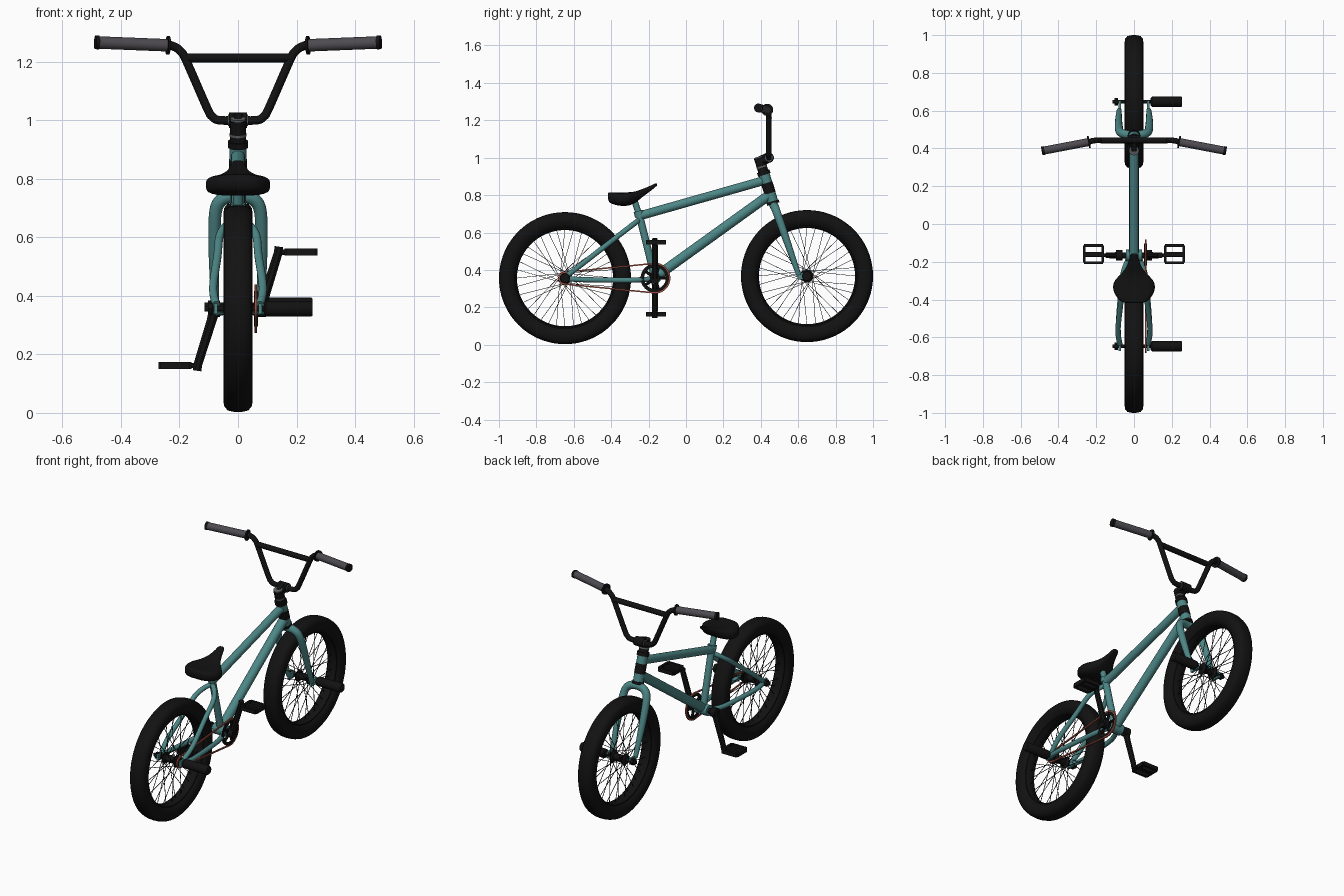
import bpy, bmesh, math
from mathutils import Vector

cube = bpy.data.objects.get("Cube")
if cube:
    bpy.data.objects.remove(cube, do_unlink=True)


def material(name, rgb, rough=0.6):
    m = bpy.data.materials.new(name)
    m.use_nodes = True
    m.diffuse_color = (*rgb, 1)
    bsdf = m.node_tree.nodes["Principled BSDF"]
    bsdf.inputs["Base Color"].default_value = (*rgb, 1)
    bsdf.inputs["Roughness"].default_value = rough
    return m


TEAL = material("teal paint", (0.075, 0.24, 0.24))
BLACK = material("black", (0.006, 0.006, 0.006))
GREY = material("grip grey", (0.075, 0.07, 0.08))
RED = material("chain red", (0.36, 0.08, 0.05))
STEEL = material("steel", (0.12, 0.13, 0.13))


def finish(name, bm, mat, angle=40):
    bmesh.ops.recalc_face_normals(bm, faces=bm.faces)
    me = bpy.data.meshes.new(name)
    for f in bm.faces:
        f.smooth = True
    bm.to_mesh(me)
    bm.free()
    me.set_sharp_from_angle(angle=math.radians(angle))
    me.materials.append(mat)
    ob = bpy.data.objects.new(name, me)
    bpy.context.scene.collection.objects.link(ob)
    return ob


def skin(bm, rings, closed=False):
    n, sides = len(rings), len(rings[0])
    for i in range(n if closed else n - 1):
        a, b = rings[i], rings[(i + 1) % n]
        for j in range(sides):
            k = (j + 1) % sides
            bm.faces.new((a[j], a[k], b[k], b[j]))
    if not closed:
        bm.faces.new(rings[0])
        bm.faces.new(rings[-1])


def rounded(pts, steps):
    """Catmull-Rom curve through the points (any dimension)."""
    out = []
    for i in range(len(pts) - 1):
        p0, p1 = pts[max(i - 1, 0)], pts[i]
        p2, p3 = pts[i + 1], pts[min(i + 2, len(pts) - 1)]
        for s in range(steps):
            t = s / steps
            out.append([0.5 * (2 * b + (c - a) * t + (2*a - 5*b + 4*c - d) * t**2
                        + (3*b - a - 3*c + d) * t**3) for a, b, c, d in zip(p0, p1, p2, p3)])
    return out + [list(pts[-1])]


def sweep(bm, pts, r, sides=14, closed=False, steps=0):
    """Tube along points; a point may carry its own radius as fourth value."""
    pts = [tuple(p) if len(p) == 4 else (*p, r) for p in pts]
    if steps:
        pts = rounded(pts, steps)
    co = [Vector(p[:3]) for p in pts]
    n, rings, normal = len(co), [], None
    for i in range(n):
        a = co[i - 1] if (i or closed) else co[0]
        b = co[(i + 1) % n] if (closed or i < n - 1) else co[i]
        t = (b - a).normalized()
        if normal is None:
            normal = Vector((0, 0, 1)) if abs(t.x) > 0.8 else Vector((1, 0, 0))
        normal = (normal - t * normal.dot(t)).normalized()
        side = t.cross(normal)
        angles = [2 * math.pi * (j + 0.5) / sides for j in range(sides)]
        rings.append([bm.verts.new(co[i] + (normal * math.cos(g) + side * math.sin(g)) * pts[i][3])
                      for g in angles])
    skin(bm, rings, closed)


def tube(name, pts, r, mat, **kw):
    bm = bmesh.new()
    sweep(bm, pts, r, **kw)
    return finish(name, bm, mat)


def lathe(name, profile, centre, mat, seg=64):
    """Closed (x, radius) profile turned about the x axis."""
    bm = bmesh.new()
    rings = []
    for i in range(seg):
        a = 2 * math.pi * i / seg
        rings.append([bm.verts.new((centre[0] + x, centre[1] + q * math.cos(a),
                                    centre[2] + q * math.sin(a))) for x, q in profile])
    skin(bm, rings, True)
    return finish(name, bm, mat)


def add_box(bm, c, size):
    verts = bmesh.ops.create_cube(bm, size=1)["verts"]
    for v in verts:
        v.co = Vector(c) + Vector([a * b for a, b in zip(v.co, size)])


def mirror_pts(pts, s):
    return [(p[0] * s, *p[1:]) for p in pts]


SIDES = (("left", 1), ("right", -1))
REAR, FRONT, CRANK = (0, -0.647, 0.356), (0, 0.647, 0.367), (0, -0.166, 0.356)

# Wheels: tyre, rim, hub, crossed spokes, axle and one peg
half = [(-0.028, 0.268), (-0.044, 0.283), (-0.05, 0.308), (-0.048, 0.332), (-0.036, 0.347), (-0.018, 0.352)]
tyre = half + [(0, 0.353)] + [(-x, q) for x, q in reversed(half)]
rim = [(-0.03, 0.28), (-0.03, 0.264), (-0.012, 0.257), (0.012, 0.257), (0.03, 0.264), (0.03, 0.28)]
for label, c in (("rear", REAR), ("front", FRONT)):
    lathe(label + "_tyre", tyre, c, BLACK, 72)
    lathe(label + "_rim", rim, c, BLACK, 72)
    _, y, z = c
    tube(label + "_hub", [(-0.05, y, z, 0.018), (-0.042, y, z, 0.034), (-0.036, y, z, 0.034),
                          (-0.028, y, z, 0.02), (0.028, y, z, 0.02), (0.036, y, z, 0.034),
                          (0.042, y, z, 0.034), (0.05, y, z, 0.018)], 0, BLACK, sides=24)
    tube(label + "_axle", [(-0.115, y, z), (0.1, y, z)], 0.01, BLACK)
    tube(label + "_axle_nut", [(-0.102, y, z), (-0.085, y, z)], 0.02, BLACK, sides=6)
    tube(label + "_peg", [(0.088, y, z, 0.02), (0.095, y, z, 0.027), (0.25, y, z, 0.027),
                          (0.255, y, z, 0.024)], 0, BLACK, sides=24)
    bm = bmesh.new()
    for i in range(36):
        a = 2 * math.pi * i / 36
        b = a + math.radians(55) * (1 if i % 4 < 2 else -1)
        x = 0.038 if i % 2 else -0.038
        sweep(bm, [(x, y + 0.031 * math.cos(b), z + 0.031 * math.sin(b)),
                   (x * 0.1, y + 0.262 * math.cos(a), z + 0.262 * math.sin(a))], 0.0018, sides=4)
    finish(label + "_spokes", bm, BLACK)

# Main frame tubes
tube("top_tube", [(0, -0.245, 0.69), (0, 0.425, 0.88)], 0.024, TEAL, sides=20)
tube("down_tube", [(0, -0.166, 0.36), (0, 0.452, 0.805)], 0.027, TEAL, sides=20)
tube("seat_tube", [(0, -0.166, 0.356), (0, -0.252, 0.705)], 0.02, TEAL, sides=20)
tube("seat_clamp", [(0, -0.247, 0.685), (0, -0.255, 0.715)], 0.026, TEAL, sides=20)
tube("seat_post", [(0, -0.252, 0.7), (0, -0.282, 0.79)], 0.017, TEAL, sides=16)
tube("bottom_bracket", [(-0.042, *CRANK[1:]), (0.042, *CRANK[1:])], 0.032, TEAL, sides=24)


# Steering column, placed by height along its raked axis
def column(name, z0, z1, r, mat):
    y = lambda h: 0.412 + (0.93 - h) * 0.31
    tube(name, [(0, y(z0), z0), (0, y(z1), z1)], r, mat, sides=24)


column("head_tube", 0.765, 0.915, 0.03, TEAL)
column("head_band", 0.81, 0.865, 0.0315, BLACK)
column("lower_headset", 0.752, 0.767, 0.034, BLACK)
column("upper_headset", 0.908, 0.928, 0.035, BLACK)
column("headset_cone", 0.926, 0.948, 0.028, BLACK)
column("spacer", 0.947, 0.955, 0.029, STEEL)
column("stem_post", 0.955, 1.0, 0.028, BLACK)
column("stem_cap", 1.0, 1.006, 0.026, STEEL)
tube("stem_body", [(0, 0.39, 0.977), (0, 0.44, 1.0)], 0.03, BLACK, sides=8)
tube("stem_clamp", [(-0.03, 0.443, 1.0), (0.03, 0.443, 1.0)], 0.027, BLACK, sides=20)
for label, s in SIDES:
    tube(label + "_clamp_ring", [(s * 0.03, 0.443, 1.0), (s * 0.034, 0.443, 1.0)], 0.02, STEEL)

# Fork legs, stays and dropouts, mirrored
fork = [(0, 0.47, 0.742, 0.023), (0.045, 0.475, 0.735, 0.023), (0.074, 0.488, 0.7, 0.022),
        (0.081, 0.52, 0.61, 0.021), (0.081, 0.565, 0.48, 0.017), (0.078, 0.603, 0.372, 0.013)]
seat_stay = [(0, -0.25, 0.668), (0.035, -0.28, 0.645), (0.062, -0.33, 0.607),
             (0.07, -0.42, 0.537), (0.085, -0.56, 0.428), (0.075, -0.635, 0.37)]
chain_stay = [(0.025, -0.175, 0.352), (0.055, -0.25, 0.347), (0.068, -0.34, 0.345),
              (0.084, -0.55, 0.348), (0.075, -0.64, 0.354)]
for label, s in SIDES:
    tube(label + "_fork_leg", mirror_pts(fork, s), 0, TEAL, steps=5, sides=16)
    tube(label + "_seat_stay", mirror_pts(seat_stay, s), 0.014, TEAL, steps=5)
    tube(label + "_chain_stay", mirror_pts(chain_stay, s), 0.014, TEAL, steps=5)
    for end, c, shift in (("rear", REAR, 0.005), ("front", FRONT, -0.022)):
        bm = bmesh.new()
        add_box(bm, (s * 0.076, c[1] + shift, c[2]), (0.012, 0.06, 0.036))
        finish(f"{label}_{end}_dropout", bm, TEAL)

# Handlebar, crossbar and grips
bar = [(0, 0.443, 1.0), (0.065, 0.443, 1.0), (0.088, 0.443, 1.013), (0.105, 0.443, 1.04),
       (0.175, 0.443, 1.2), (0.195, 0.443, 1.235), (0.222, 0.44, 1.253), (0.26, 0.43, 1.257),
       (0.48, 0.388, 1.266)]
for label, s in SIDES:
    tube(label + "_handlebar", mirror_pts(bar, s), 0.015, BLACK, steps=3)
    along = lambda x: (s * x, 0.43 - (x - 0.26) * 0.19, 1.257 + (x - 0.26) * 0.04)
    tube(label + "_grip", [along(0.24), along(0.476)], 0.0215, GREY, sides=20)
    tube(label + "_grip_flange", [along(0.235), along(0.243)], 0.032, BLACK, sides=24)
    tube(label + "_grip_end", [along(0.475), along(0.488)], 0.0235, BLACK, sides=20)
tube("crossbar", [(-0.178, 0.443, 1.213), (0.178, 0.443, 1.213)], 0.016, BLACK)

# Cranks and pedals: left one up, right one down
_, cy, cz = CRANK
tube("crank_axle", [(-0.085, cy, cz), (0.085, cy, cz)], 0.016, BLACK)
for label, s in SIDES:
    tube(label + "_crank_boss", [(s * 0.062, cy, cz), (s * 0.095, cy, cz)], 0.028, BLACK, sides=20)
    tube(label + "_crank_arm", [(s * 0.08, cy, cz, 0.021), (s * 0.09, cy, cz + s * 0.04, 0.018),
                                (s * 0.137, cy, cz + s * 0.19, 0.016),
                                (s * 0.14, cy, cz + s * 0.212, 0.016)], 0, BLACK, sides=8)
    pz = cz + s * 0.196 + (0.012 if s < 0 else -0.003) - 0.01 * (s < 0)
    tube(label + "_pedal_axle", [(s * 0.135, cy, pz), (s * 0.265, cy, pz)], 0.009, BLACK)
    bm = bmesh.new()
    for dy in (-0.046, 0.046):
        add_box(bm, (s * 0.215, cy + 0.006 + dy, pz), (0.1, 0.014, 0.024))
    for x in (0.166, 0.264):
        add_box(bm, (s * x, cy + 0.006, pz), (0.014, 0.09, 0.024))
    add_box(bm, (s * 0.215, cy + 0.006, pz), (0.1, 0.024, 0.02))
    finish(label + "_pedal", bm, BLACK)

# Sprocket with arms, rear cog and chain loop
CX = 0.061
lathe("sprocket_ring", [(-0.003, 0.058), (0.003, 0.058), (0.003, 0.077), (-0.003, 0.077)],
      (CX, cy, cz), BLACK, 48)
bm = bmesh.new()
for i in range(5):
    a = 2 * math.pi * i / 5
    sweep(bm, [(CX, cy, cz), (CX, cy + 0.062 * math.cos(a), cz + 0.062 * math.sin(a))], 0.008, sides=6)
finish("sprocket_arms", bm, BLACK)
tube("rear_cog", [(CX - 0.003, *REAR[1:]), (CX + 0.003, *REAR[1:])], 0.029, BLACK, sides=18)
loop = []
for c, r, start in ((CRANK, 0.079, 90), (REAR, 0.032, -90)):
    for i in range(19):
        a = math.radians(start - 10 * i)
        loop.append((CX, c[1] + r * math.cos(a), c[2] + r * math.sin(a)))
tube("chain", loop, 0.0055, RED, sides=4, closed=True)

# Saddle lofted along y: (y, half width, top, bottom)
stations = [(-0.417, 0.045, 0.81, 0.78), (-0.405, 0.075, 0.815, 0.758), (-0.36, 0.106, 0.814, 0.744),
            (-0.31, 0.107, 0.815, 0.744), (-0.27, 0.075, 0.82, 0.76), (-0.235, 0.045, 0.832, 0.788),
            (-0.195, 0.028, 0.848, 0.818), (-0.165, 0.02, 0.862, 0.842), (-0.156, 0.01, 0.862, 0.85)]
bm = bmesh.new()
rings = []
power = lambda v: math.copysign(abs(v) ** 0.6, v)
for y, w, top, low in rounded(stations, 3):
    angles = [2 * math.pi * j / 24 for j in range(24)]
    rings.append([bm.verts.new((w * power(math.cos(a)), y,
                                (top + low) / 2 + (top - low) / 2 * power(math.sin(a)))) for a in angles])
skin(bm, rings)
finish("saddle", bm, BLACK, 60)
